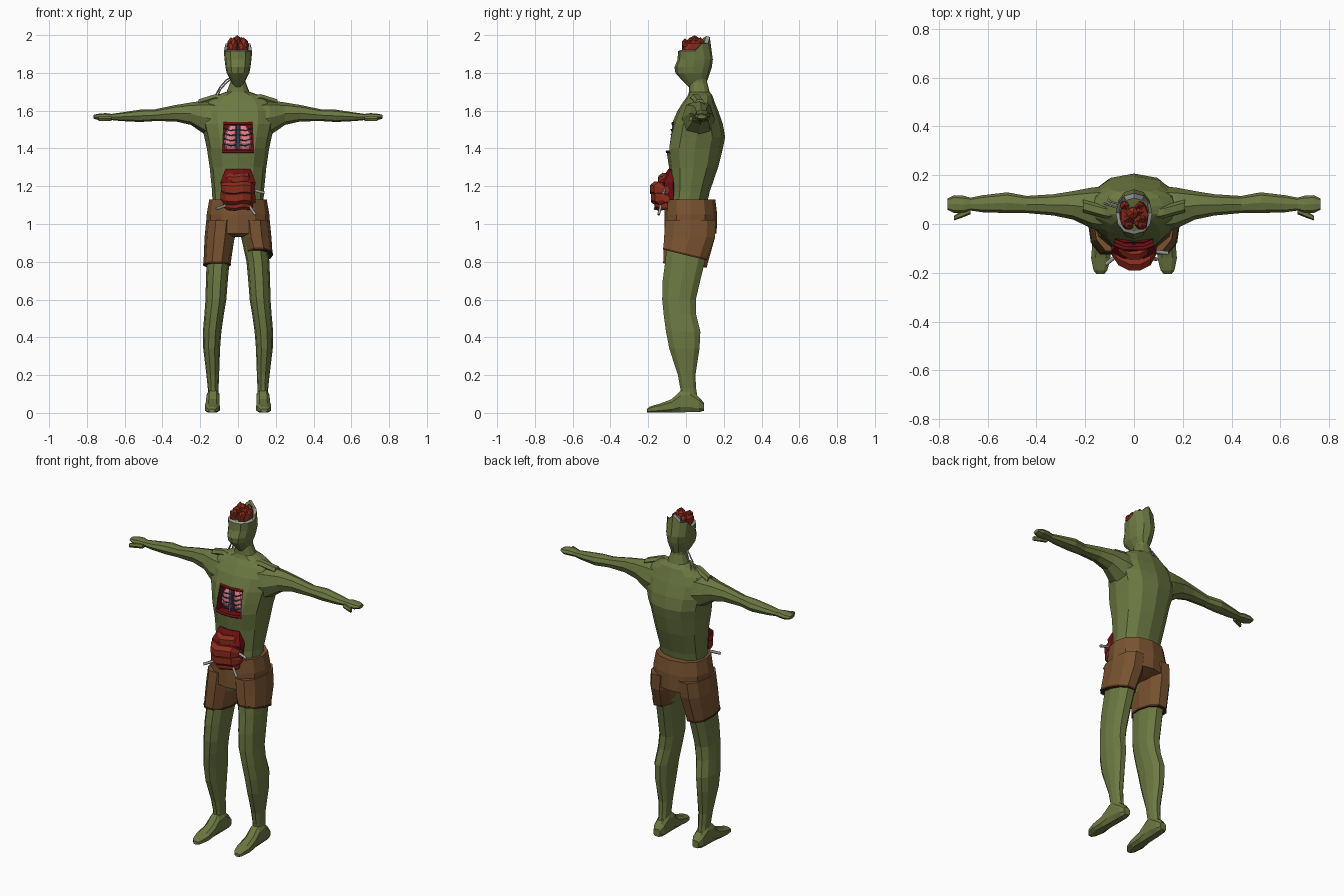
import bpy, bmesh, math, random
from mathutils import Vector

random.seed(4)


def mat(name, r, g, b):
    m = bpy.data.materials.new(name)
    m.diffuse_color = (r, g, b, 1)
    return m


SKIN = mat("skin", 0.15, 0.19, 0.055)
CLOTH = mat("cloth", 0.19, 0.085, 0.03)
HEM = mat("hem", 0.07, 0.025, 0.01)
FLESH = mat("flesh", 0.15, 0.005, 0.006)
GUT = mat("gut", 0.26, 0.025, 0.012)
LUNG = mat("lung", 0.8, 0.22, 0.26)
RIB = mat("rib", 0.04, 0.09, 0.18)
BONE = mat("bone", 0.33, 0.33, 0.33)


def ring(axis, p, a0, a1, b0, b1, n=12, e=0.88, tilt=0, off=0):
    """Rounded cross-section given by its extents in the plane across an axis."""
    pts = []
    for i in range(n):
        t = 2 * math.pi * (i + off) / n
        c, s = math.cos(t), math.sin(t)
        a = (a0 + a1) / 2 + (a1 - a0) / 2 * math.copysign(abs(c) ** e, c)
        s = math.copysign(abs(s) ** e, s)
        b = (b0 + b1) / 2 + (b1 - b0) / 2 * s
        q = p + tilt * s
        pts.append({"x": (q, a, b), "y": (a, q, b), "z": (a, b, q)}[axis])
    return pts


def loft(name, rings, material, side=1):
    """Skin a row of rings, cap both ends, mirror in x when side is -1."""
    bm = bmesh.new()
    vs = [[bm.verts.new((side * x, y, z)) for x, y, z in r] for r in rings]
    n = len(rings[0])
    for lo, hi in zip(vs, vs[1:]):
        for i in range(n):
            j = (i + 1) % n
            bm.faces.new((lo[i], lo[j], hi[j], hi[i]))
    bm.faces.new(vs[0])
    bm.faces.new(vs[-1])
    bmesh.ops.recalc_face_normals(bm, faces=bm.faces)
    me = bpy.data.meshes.new(name)
    bm.to_mesh(me)
    bm.free()
    me.materials.append(material)
    ob = bpy.data.objects.new(name, me)
    bpy.context.collection.objects.link(ob)
    return ob


def blob(name, loc, scale, material):
    bpy.ops.mesh.primitive_ico_sphere_add(subdivisions=1, radius=1, location=loc)
    ob = bpy.context.object
    ob.name, ob.scale = name, scale
    ob.data.materials.append(material)
    return ob


def tube(name, pts, r, material):
    cu = bpy.data.curves.new(name, "CURVE")
    cu.dimensions, cu.bevel_depth, cu.bevel_resolution = "3D", r, 1
    cu.use_fill_caps = True
    sp = cu.splines.new("POLY")
    sp.points.add(len(pts) - 1)
    for q, p in zip(sp.points, pts):
        q.co = (*p, 1)
    cu.materials.append(material)
    ob = bpy.data.objects.new(name, cu)
    bpy.context.collection.objects.link(ob)


# Torso and neck: height, half width, front, back
body = [(1.10, .135, -.085, .11), (1.17, .137, -.08, .125), (1.30, .15, -.09, .17),
        (1.40, .165, -.105, .195), (1.46, .178, -.095, .207), (1.53, .195, -.075, .195),
        (1.60, .195, -.045, .17), (1.65, .17, -.012, .15), (1.68, .12, .01, .14),
        (1.70, .06, .016, .125), (1.75, .041, .018, .112), (1.80, .04, .02, .11)]
torso = loft("torso", [ring("z", z, -w, w, f, b) for z, w, f, b in body], SKIN)

# Open chest cut into the torso
cut = loft("chest_cutter", [ring("y", y, -.083, .083, 1.38, 1.535, 4, 1, 0, .5)
                            for y in (-.2, -.035)], FLESH)
for v in cut.data.vertices:   # square the four-sided ring to its full size
    v.co.x = math.copysign(.083 if v.co.z < 1.45 else .075, v.co.x)
    v.co.z = 1.38 if v.co.z < 1.4575 else 1.535
torso.data.materials.append(FLESH)
mod = torso.modifiers.new("opening", "BOOLEAN")
mod.object, mod.operation, mod.solver = cut, "DIFFERENCE", "EXACT"
mod.material_mode = "TRANSFER"
bpy.context.view_layer.objects.active = torso
bpy.ops.object.modifier_apply(modifier="opening")
bpy.data.objects.remove(cut)

# Lungs, breastbone and ribs inside the opening
for s in (-1, 1):
    loft("lung", [ring("z", z, .008, w, y, -.02, 8) for z, w, y in
                  ((1.395, .066, -.055), (1.43, .075, -.07), (1.48, .068, -.066), (1.522, .045, -.05))],
         LUNG, s)
    for k in range(4):
        z = 1.42 + .027 * k
        tube("rib", [(0, -.078, z), (s * .04, -.076, z - .006), (s * .074, -.052, z + .006)], .0035, RIB)
tube("breastbone", [(0, -.08, 1.395), (0, -.066, 1.525)], .008, RIB)
for z, y in ((1.383, -.1), (1.532, -.07)):   # torn edge of the opening
    tube("torn_edge", [(-.083, y + .017, z), (-.04, y, z), (.04, y, z), (.083, y + .017, z)], .008, FLESH)

# Head with a broken skull rim
face = [(1.725, .022, .015, .09), (1.765, .043, -.025, .115), (1.80, .06, -.056, .127),
        (1.83, .066, -.061, .137), (1.87, .071, -.045, .142), (1.915, .075, -.042, .138),
        (1.92, .062, -.03, .118)]
head = loft("head", [ring("z", z, -w, w, f, b) for z, w, f, b in face], SKIN)
head.data.materials.append(BONE)
for v in head.data.vertices:
    if v.co.z > 1.91 and v.co.y > .09:
        v.co.z += .075 if abs(v.co.x) < .02 else .04
        v.co.y -= .012
for p in list(head.data.polygons)[60:72]:
    p.material_index = 1

# Exposed brain
for s in (-1, 1):
    blob("brain_half", (s * .027, .035, 1.935), (.036, .066, .045), GUT)
    for k in range(4):
        blob("brain_lump", (s * random.uniform(.015, .04), -.005 + .027 * k, 1.953 + .007 * math.sin(k)),
             (.022, .02, random.uniform(.028, .036)), GUT)
blob("brain_top", (-.005, .045, 1.97), (.026, .03, .03), GUT)

# Arms, hands and thumbs: position along x, y range, z range
arm = [(.10, -.03, .155, 1.44, 1.655), (.17, -.02, .15, 1.47, 1.655), (.25, .018, .135, 1.525, 1.643),
       (.33, .035, .122, 1.543, 1.63), (.44, .045, .115, 1.545, 1.607), (.52, .045, .13, 1.54, 1.605),
       (.62, .048, .118, 1.545, 1.59), (.67, .055, .108, 1.55, 1.583), (.70, .045, .116, 1.55, 1.587),
       (.738, .045, .118, 1.55, 1.584), (.765, .058, .105, 1.558, 1.578)]
thumb = [(.67, .04, .075), (.705, .026, .055), (.738, .015, .034)]
for s in (-1, 1):
    loft("arm", [ring("x", x, *r, n=8) for x, *r in arm], SKIN, s)
    loft("thumb", [ring("x", x, a, b, 1.545, 1.572, n=6) for x, a, b in thumb], SKIN, s)
    # Collar ridge across the shoulder
    loft("collar_ridge", [ring("x", x, y - .022, y + .03, z - .04, z, n=6) for x, y, z in
                          ((.02, .03, 1.665), (.12, .045, 1.69), (.21, .07, 1.662))], SKIN, s)

# Shorts: seat and two uneven legs
loft("shorts_seat", [ring("z", z, -w, w, f, b) for z, w, f, b in
                     ((.93, .06, -.06, .10), (.95, .165, -.115, .162), (1.05, .166, -.115, .165),
                      (1.13, .152, -.11, .155))], CLOTH)
for s, hem, tilt in ((1, .84, -.03), (-1, .785, -.012)):
    loft("shorts_leg", [ring("z", hem, .04, .183, -.125, .115, 10, tilt=tilt),
                        ring("z", .93, .018, .177, -.122, .16, 10),
                        ring("z", 1.02, .01, .168, -.116, .165, 10)], CLOTH, s)
    loft("shorts_hem", [ring("z", hem - .004, .038, .185, -.127, .117, 10, tilt=tilt),
                        ring("z", hem + .006, .038, .185, -.127, .118, 10, tilt=tilt)], HEM, s)

# Legs: height, inner, outer, front, back
leg = [(.95, .012, .155, -.10, .12), (.80, .045, .166, -.115, .105), (.70, .054, .17, -.128, .08),
       (.60, .062, .172, -.13, .056), (.52, .075, .178, -.122, .058), (.43, .088, .186, -.11, .08),
       (.34, .095, .184, -.092, .075), (.20, .10, .167, -.045, .052), (.13, .103, .16, -.032, .055),
       (.04, .103, .16, -.03, .07)]
# Feet: position along y, half width, bottom, top
foot = [(.095, .022, .01, .055), (.07, .034, .002, .085), (.02, .036, 0, .13), (-.03, .036, 0, .12),
        (-.075, .038, 0, .075), (-.14, .042, 0, .05), (-.19, .03, 0, .035), (-.206, .016, .002, .022)]
for s in (-1, 1):
    loft("leg", [ring("z", z, *r, n=10) for z, *r in leg], SKIN, s)
    loft("foot", [ring("y", y, .132 - .03 * y - w, .132 - .03 * y + w, a, b, 8, .7, 0, .5)
                  for y, w, a, b in foot], SKIN, s)

# Spilled belly: a torn flap and stacked gut loops
loft("belly_flap", [ring("z", z, -w, w, f, -.04, 8, off=.5) for z, w, f in
                    ((1.10, .08, -.12), (1.22, .10, -.145), (1.292, .07, -.095))], FLESH)
for z, y, r, w in ((1.235, -.115, .035, .075), (1.185, -.155, .04, .09),
                   (1.14, -.15, .04, .092), (1.10, -.14, .028, .08)):
    loft("gut_loop", [ring("x", x * w, y + back - r * k, y + back + r * k, z + up - r * k, z + up + r * k, 7)
                      for x, k, back, up in ((-1, .55, .045, .008), (-.7, .95, .02, 0), (-.2, 1, 0, -.004),
                                             (.3, .95, 0, .004), (.75, .95, .02, 0), (1, .5, .045, -.006))], GUT)

# Bone shards at the belly
for a, b in (((.06, -.11, 1.185), (.14, -.12, 1.165)), ((-.06, -.12, 1.10), (-.115, -.165, 1.08)),
             ((.05, -.13, 1.11), (.092, -.145, 1.05))):
    tube("bone_shard", [a, b], .008, BONE)

# Loose sinews from jaw to shoulder
for d in (0, .016):
    tube("sinew", [(-.02, .06 + d, 1.78), (-.06, .065 + d, 1.765 - d), (-.095, .075 + d, 1.725 - d),
                   (-.125 + d, .085 + d, 1.67)], .004, BONE)
